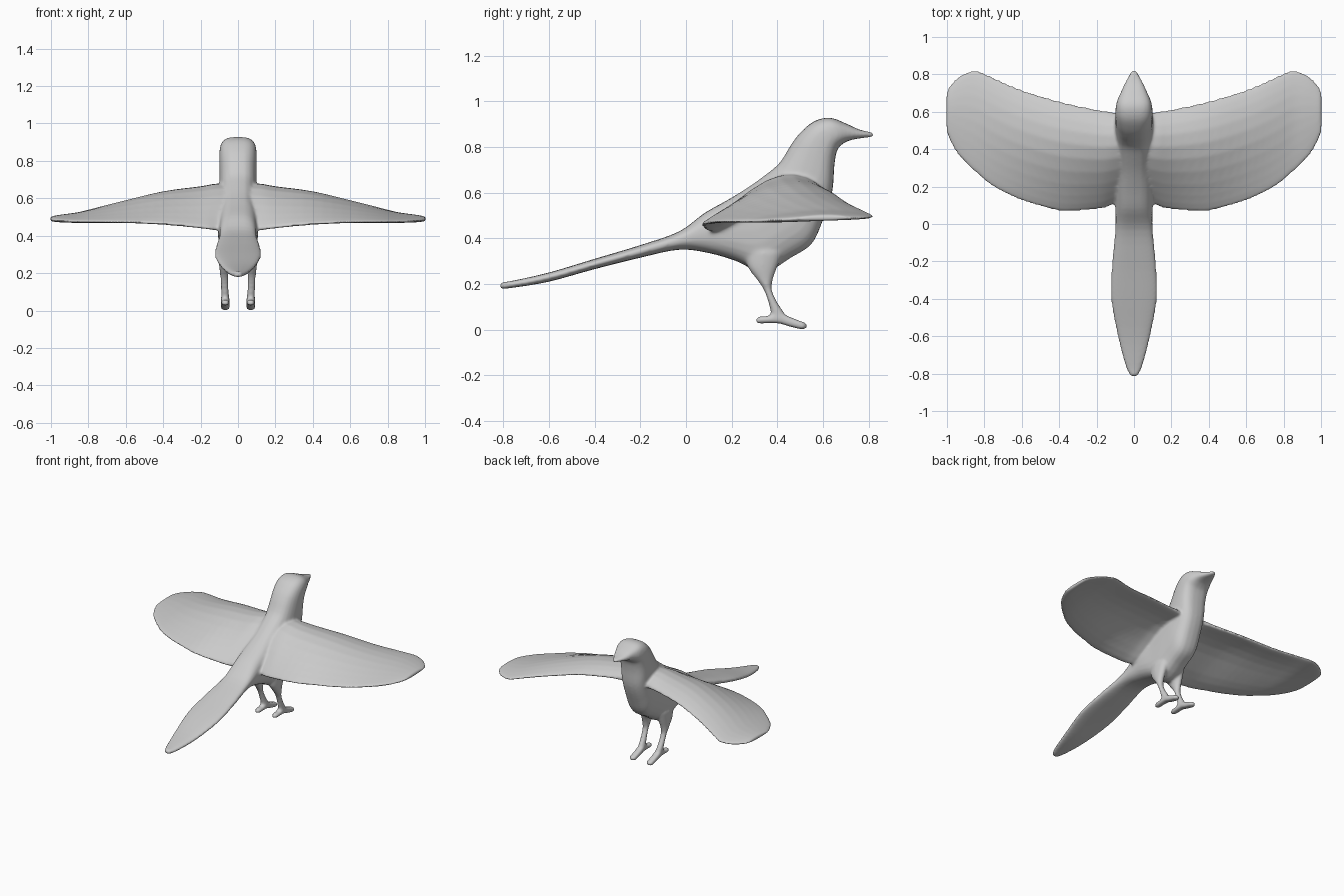
import bpy, bmesh, math
from math import sin, cos, pi

if "Cube" in bpy.data.objects:
    bpy.data.objects.remove(bpy.data.objects["Cube"])

grey = bpy.data.materials.new("plain_grey")
grey.diffuse_color = (0.6, 0.6, 0.6, 1)
grey.use_nodes = True
grey.node_tree.nodes["Principled BSDF"].inputs["Base Color"].default_value = grey.diffuse_color


def spline(rows, steps):
    """Smoothly interpolate parameter rows (Catmull-Rom)."""
    out = []
    for i in range(len(rows) - 1):
        p0, p1 = rows[max(i - 1, 0)], rows[i]
        p2, p3 = rows[i + 1], rows[min(i + 2, len(rows) - 1)]
        for s in range(steps):
            t = s / steps
            out.append([b + 0.5 * t * (c - a + t * (2 * a - 5 * b + 4 * c - d
                        + t * (3 * (b - c) + d - a)))
                        for a, b, c, d in zip(p0, p1, p2, p3)])
    return out + [list(rows[-1])]


def loft(name, rows, ring, sides=24, steps=4, mirror=False):
    """Skin a row of rings; ring(row, angle) returns a point."""
    bm = bmesh.new()
    for side in ((1, -1) if mirror else (1,)):
        loops = []
        for r in spline(rows, steps):
            pts = [ring(r, 2 * pi * k / sides) for k in range(sides)]
            loops.append([bm.verts.new((side * x, y, z)) for x, y, z in pts])
        for a, b in zip(loops, loops[1:]):
            for k in range(sides):
                n = (k + 1) % sides
                bm.faces.new((a[k], a[n], b[n], b[k]))
        bm.faces.new(loops[0][::-1])
        bm.faces.new(loops[-1])
    bmesh.ops.recalc_face_normals(bm, faces=bm.faces)
    mesh = bpy.data.meshes.new(name)
    bm.to_mesh(mesh)
    bm.free()
    mesh.materials.append(grey)
    obj = bpy.data.objects.new(name, mesh)
    bpy.context.collection.objects.link(obj)
    return obj


def rounded(v, e):
    return math.copysign(abs(v) ** e, v)


# Body: back point (y, z), belly point (y, z), half width
def body_ring(r, a):
    ty, tz, by, bz, w = r
    f = (1 + rounded(sin(a), 0.8)) / 2
    return (w * rounded(cos(a), 0.7), by + (ty - by) * f, bz + (tz - bz) * f)


body = [(-.815, .207, -.815, .178, .016), (-.76, .214, -.76, .183, .045),
        (-.6, .25, -.6, .21, .087), (-.4, .31, -.4, .265, .123),
        (-.2, .37, -.2, .315, .117), (-.03, .43, -.03, .35, .1),
        (.08, .51, .1, .335, .1), (.18, .567, .22, .3, .108),
        (.27, .622, .34, .25, .106), (.34, .672, .46, .315, .106),
        (.40, .72, .55, .375, .105), (.43, .76, .6, .48, .102),
        (.46, .81, .64, .6, .1), (.50, .862, .65, .72, .1),
        (.56, .912, .662, .785, .099), (.63, .928, .685, .812, .09),
        (.70, .903, .715, .828, .069), (.76, .876, .765, .838, .044),
        (.822, .862, .822, .844, .012)]
parts = [loft("body", body, body_ring)]


# Wings: x, trailing y, leading y, trailing z, leading z, camber, half thickness
def wing_ring(r, a):
    x, yt, yl, zt, zl, camber, th = r
    c = (1 - cos(a)) / 2
    z = zt + (zl - zt) * c + camber * sin(pi * c ** 1.3) + th * sin(a)
    return (x, yt + (yl - yt) * c, z)


wing = [(.04, .14, .58, .44, .61, .07, .06), (.12, .1, .6, .437, .61, .082, .05),
        (.2, .078, .613, .445, .605, .078, .04), (.4, .07, .658, .463, .585, .066, .032),
        (.6, .125, .72, .472, .545, .047, .026), (.75, .195, .785, .474, .515, .031, .022),
        (.85, .275, .825, .475, .495, .02, .02), (.93, .355, .795, .478, .49, .012, .018),
        (.985, .445, .74, .483, .488, .006, .015), (1.004, .5, .70, .488, .49, 0, .01)]
parts.append(loft("wings", wing, wing_ring, mirror=True))


# Legs: centre x, y, z, radius x, radius y (level rings)
def leg_ring(r, a):
    x, y, z, rx, ry = r
    return (x + rx * cos(a), y + ry * sin(a), z)


leg = [(.065, .34, .34, .04, .085), (.07, .335, .275, .034, .066),
       (.073, .345, .22, .026, .036), (.073, .358, .175, .022, .018),
       (.071, .38, .12, .021, .02), (.069, .40, .075, .022, .03),
       (.068, .41, .04, .022, .036)]
parts.append(loft("legs", leg, leg_ring, sides=16, mirror=True))


# Feet: y, z, half width, half height (upright rings)
def foot_ring(r, a):
    y, z, w, h = r
    return (.068 + w * rounded(cos(a), .7), y, z + h * rounded(sin(a), .8))


foot = [(.306, .04, .012, .01), (.325, .042, .021, .016), (.36, .044, .022, .016),
        (.41, .05, .024, .024), (.45, .036, .025, .022), (.5, .02, .024, .018),
        (.518, .017, .021, .016), (.528, .017, .012, .01)]
parts.append(loft("feet", foot, foot_ring, sides=16, mirror=True))

# Fuse the parts into one softly blended skin
bpy.ops.object.select_all(action='DESELECT')
for p in parts:
    p.select_set(True)
bird = parts[0]
bpy.context.view_layer.objects.active = bird
bpy.ops.object.join()
bird.name = "bird_body"
remesh = bird.modifiers.new("Fuse", 'REMESH')
remesh.mode = 'VOXEL'
remesh.voxel_size = 0.008
remesh.use_smooth_shade = True
soften = bird.modifiers.new("Soften", 'SMOOTH')
soften.factor = 0.5
soften.iterations = 8
